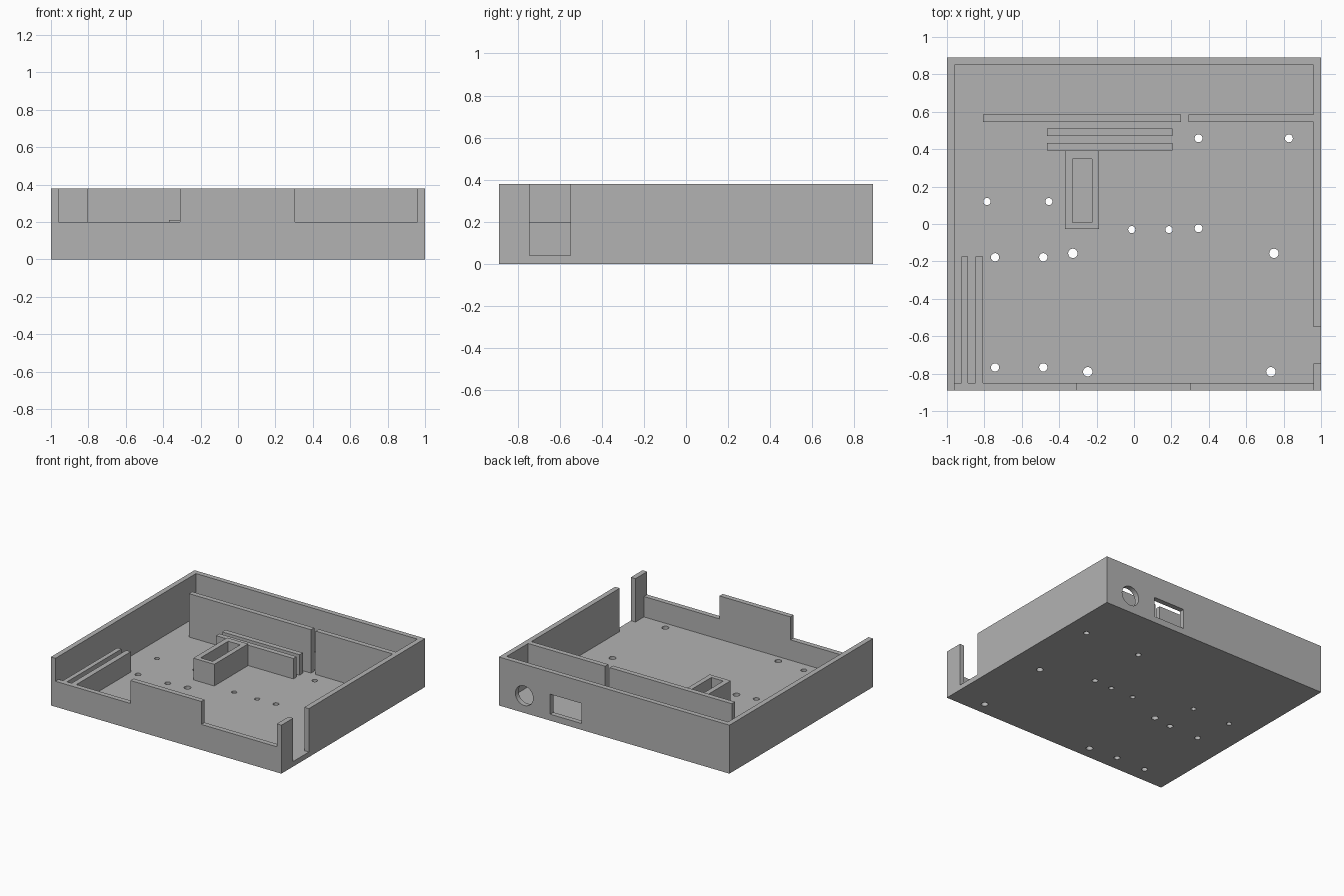
import bpy
import bmesh
from mathutils import Matrix, Vector

if "Cube" in bpy.data.objects:
    bpy.data.objects.remove(bpy.data.objects["Cube"])

grey = bpy.data.materials.new("plain grey")
grey.use_nodes = True
grey.diffuse_color = (0.45, 0.45, 0.45, 1)
grey.node_tree.nodes["Principled BSDF"].inputs["Base Color"].default_value = (0.45, 0.45, 0.45, 1)

HX, HY, TOP = 1.0, 0.89, 0.38      # outer half sizes and height
IX, IY, FLOOR = 0.96, 0.85, 0.04   # inner half sizes and floor level
LOW = 0.2                          # height of lowered walls and rails


def make(name, bm):
    mesh = bpy.data.meshes.new(name)
    bm.to_mesh(mesh)
    bm.free()
    mesh.materials.append(grey)
    obj = bpy.data.objects.new(name, mesh)
    bpy.context.collection.objects.link(obj)
    return obj


def box(name, x, y, z):
    lo, hi = Vector((x[0], y[0], z[0])), Vector((x[1], y[1], z[1]))
    bm = bmesh.new()
    place = Matrix.Translation((lo + hi) / 2) @ Matrix.Diagonal((*(hi - lo), 1))
    bmesh.ops.create_cube(bm, size=1, matrix=place)
    return make(name, bm)


def add_cylinder(bm, centre, radius, depth, turn=Matrix()):
    bmesh.ops.create_cone(bm, cap_ends=True, segments=32, radius1=radius, radius2=radius,
                          depth=depth, matrix=Matrix.Translation(centre) @ turn)


def cut(obj, cutters):
    for cutter in cutters:
        cutter.hide_render = True
        mod = obj.modifiers.new(cutter.name, "BOOLEAN")
        mod.operation, mod.solver, mod.object = "DIFFERENCE", "EXACT", cutter
    bpy.context.view_layer.update()
    graph = bpy.context.evaluated_depsgraph_get()
    mesh = bpy.data.meshes.new_from_object(obj.evaluated_get(graph))
    obj.modifiers.clear()
    obj.data = mesh
    for cutter in cutters:
        bpy.data.objects.remove(cutter)


# Screw holes through the floor: position and radius
bm = bmesh.new()
for x, y, r in [(-.786, .12, .019), (-.455, .12, .019), (.345, .458, .021), (.828, .458, .021),
                (-.012, -.03, .019), (.187, -.03, .019), (.345, -.023, .021),
                (-.743, -.178, .022), (-.485, -.178, .022), (-.743, -.767, .022),
                (-.485, -.767, .022), (-.327, -.157, .025), (.748, -.157, .025),
                (-.247, -.79, .025), (.732, -.79, .025)]:
    add_cylinder(bm, (x, y, 0), r, 0.2)
screw_holes = make("screw_holes", bm)

# Round socket opening in the back wall
bm = bmesh.new()
add_cylinder(bm, (.78, .87, .135), .077, 0.1, Matrix.Rotation(1.5707963, 4, "X"))
round_opening = make("round_opening", bm)

# Open tray with lowered front wall, side notch and back openings
tray = box("tray", (-HX, HX), (-HY, HY), (0, TOP))
cut(tray, [
    box("cavity", (-IX, IX), (-IY, IY), (FLOOR, 1)),
    box("front_right_gap", (-IX, -.31), (-1, -.8), (LOW, 1)),
    box("front_left_gap", (.305, IX), (-1, -.8), (LOW, 1)),
    box("side_notch", (.9, 1.1), (-.745, -.55), (FLOOR, 1)),
    box("square_opening", (.283, .555), (.82, .92), (.05, .207)),
    round_opening,
    screw_holes,
])

# Full-height partition behind the main bay, in two lengths
box("partition_right", (-.807, .252), (.545, .585), (FLOOR, TOP))
box("partition_left", (.292, IX), (.545, .585), (FLOOR, TOP))

# Pair of board guides in the middle
for name, y in (("front_guide", .393), ("back_guide", .47)):
    box(name, (-.465, .205), (y, y + .041), (FLOOR, LOW))

# Pair of rails along the right wall
for name, x in (("outer_rail", (-.923, -.888)), ("inner_rail", (-.848, -.807))):
    box(name, x, (-IY, -.175), (FLOOR, LOW))

# Hollow rectangular holder
holder = box("holder", (-.369, -.187), (-.027, .393), (FLOOR, .21))
cut(holder, [box("holder_pocket", (-.329, -.225), (.008, .348), (0, 1))])
